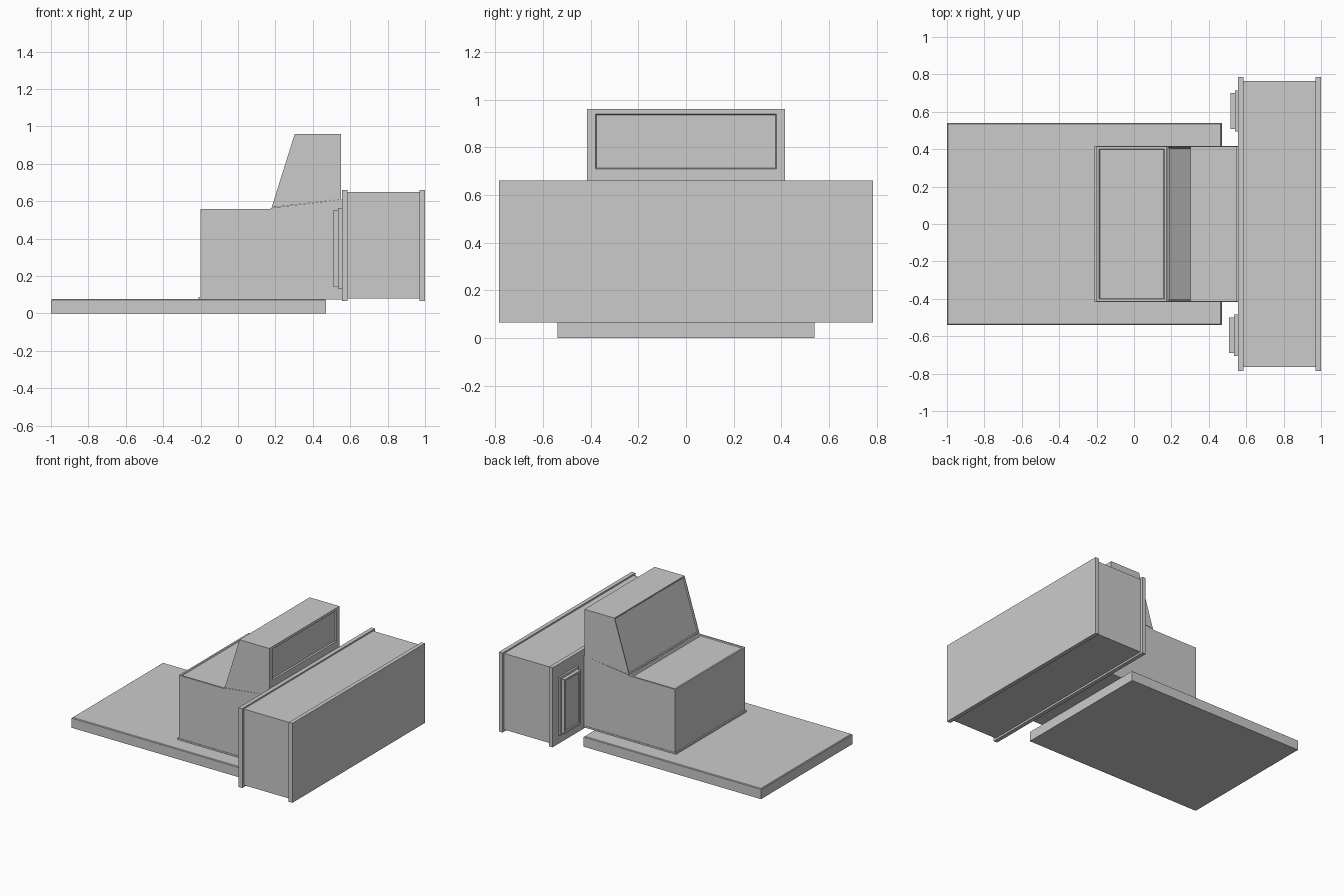
import bpy, bmesh
from mathutils import Vector

if "Cube" in bpy.data.objects:
    bpy.data.objects.remove(bpy.data.objects["Cube"])


def prism(name, profile, y0, y1):
    """Extrude an x/z profile from y0 to y1; return the object."""
    bm = bmesh.new()
    face = bm.faces.new([bm.verts.new((x, y0, z)) for x, z in profile])
    ext = bmesh.ops.extrude_face_region(bm, geom=[face])["geom"]
    bmesh.ops.translate(bm, vec=(0, y1 - y0, 0),
                        verts=[v for v in ext if isinstance(v, bmesh.types.BMVert)])
    bmesh.ops.recalc_face_normals(bm, faces=bm.faces[:])
    mesh = bpy.data.meshes.new(name)
    bm.to_mesh(mesh)
    bm.free()
    obj = bpy.data.objects.new(name, mesh)
    bpy.context.collection.objects.link(obj)
    return obj


def box(name, x0, x1, y0, y1, z0, z1):
    return prism(name, [(x0, z0), (x1, z0), (x1, z1), (x0, z1)], y0, y1)


def panel(obj, near, margin, depth, lip=0.006, z_range=None):
    """Inset the face whose centre is closest to a point and sink (or raise) it."""
    bm = bmesh.new()
    bm.from_mesh(obj.data)
    face = min(bm.faces, key=lambda f: (f.calc_center_median() - Vector(near)).length)
    bmesh.ops.inset_individual(bm, faces=[face], thickness=margin)
    if z_range:
        mid = face.calc_center_median().z
        for v in face.verts:
            v.co.z = z_range[0] if v.co.z < mid else z_range[1]
    bmesh.ops.inset_individual(bm, faces=[face], thickness=lip, depth=depth)
    bm.to_mesh(obj.data)
    bm.free()


# Flat bed with a slightly raised deck
bed = box("flat_bed", -1, 0.47, -0.54, 0.54, 0, 0.072)
panel(bed, (-0.265, 0, 0.072), 0.003, 0.005)

# Main body with a panelled lid, and a thin foot strip
body = prism("main_body", [(-0.2, 0.08), (0.56, 0.08), (0.56, 0.611),
                           (0.18, 0.565), (0.175, 0.56), (-0.2, 0.56)], -0.415, 0.415)
panel(body, (-0.01, 0, 0.56), 0.018, -0.006)
box("body_foot", -0.21, 0.56, -0.418, 0.418, 0.076, 0.088)

# Sloped cabin with a front panel and a rear window
cabin = prism("cabin", [(0.18, 0.567), (0.55, 0.61), (0.55, 0.96), (0.303, 0.96)],
              -0.415, 0.415)
panel(cabin, (0.24, 0, 0.76), 0.01, -0.008)
panel(cabin, (0.55, 0, 0.785), 0.05, -0.01, z_range=(0.71, 0.94))

# Wide rear housing with end flanges
box("rear_housing", 0.58, 0.98, -0.765, 0.765, 0.08, 0.65)
for name, x in (("inner_flange", 0.555), ("outer_flange", 0.97)):
    box(name, x, x + 0.03, -0.785, 0.785, 0.066, 0.661)

# Stepped hatches on both sides of the body
for side, yc, dx in (("left", 0.605, 0.0), ("right", -0.595, -0.006)):
    box(side + "_hatch_frame", 0.541 + dx, 0.56, yc - 0.11, yc + 0.11, 0.13, 0.565)
    hatch = box(side + "_hatch", 0.515 + dx, 0.545, yc - 0.096, yc + 0.096, 0.145, 0.55)
    panel(hatch, (0.515 + dx, yc, 0.35), 0.02, -0.006)
